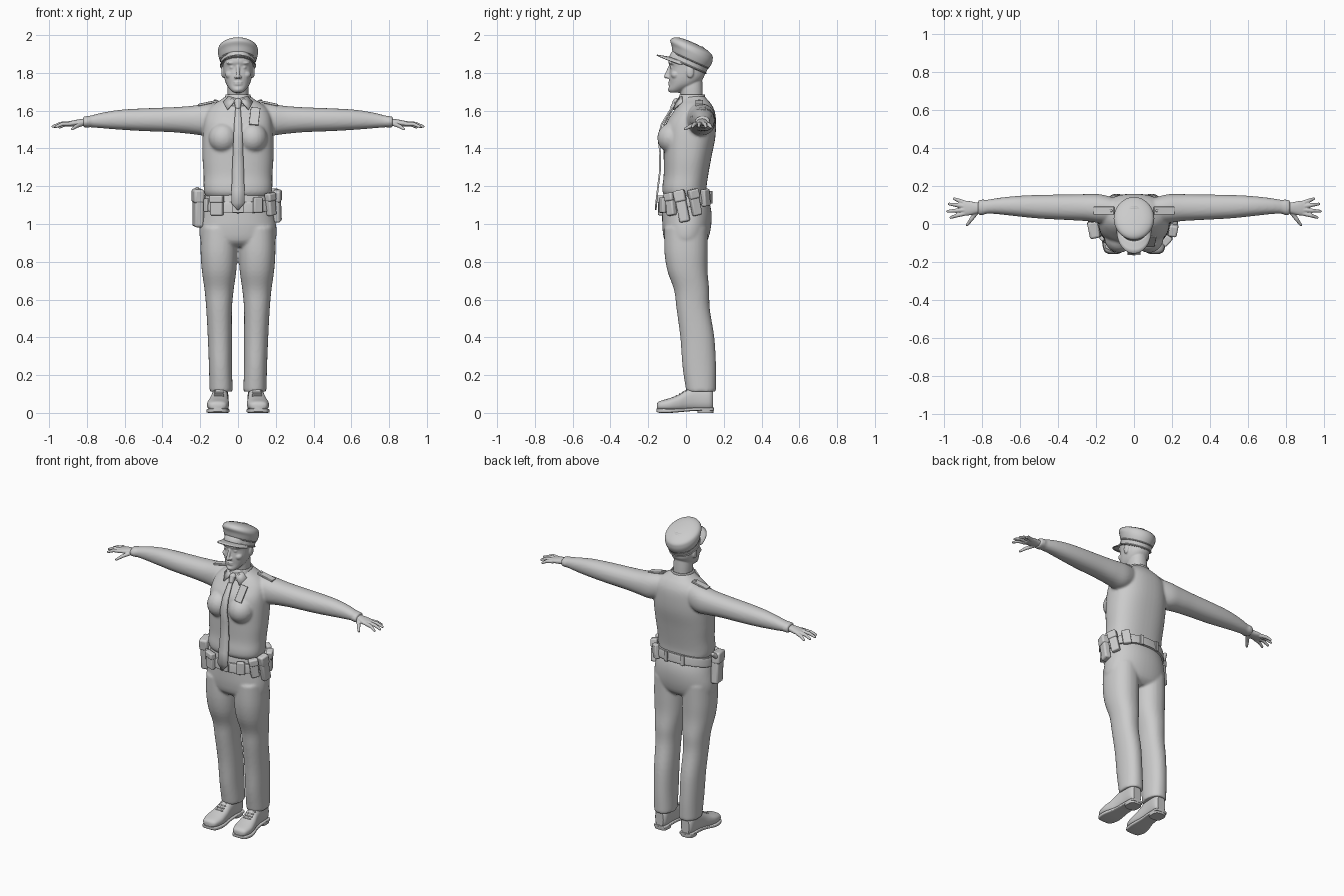
import bpy, bmesh
from math import sin, cos, pi, radians, atan2
from mathutils import Vector, Matrix

def loft(bm, axis, rings, n=32, p=2.2, caps=True, steps=4, mat=None):
    """Skin smooth superelliptic rings (t, a, b, ra, rb) along an axis."""
    R = [Vector(r) for r in rings]
    rows = []
    for i in range(len(R) - 1):
        p0, p1, p2, p3 = R[max(i - 1, 0)], R[i], R[i + 1], R[min(i + 2, len(R) - 1)]
        for k in range(steps + (i == len(R) - 2)):
            u = k / steps
            rows.append(0.5 * (2 * p1 + (p2 - p0) * u + (2 * p0 - 5 * p1 + 4 * p2 - p3) * u**2
                               + (3 * p1 - p0 - 3 * p2 + p3) * u**3))
    loops = []
    for t, ca, cb, ra, rb in rows:
        loop = []
        for j in range(n):
            c, s = cos(2 * pi * j / n), sin(2 * pi * j / n)
            a = ca + ra * abs(c) ** (2 / p) * (1 if c > 0 else -1)
            b = cb + rb * abs(s) ** (2 / p) * (1 if s > 0 else -1)
            v = Vector({'x': (t, a, b), 'y': (a, t, b), 'z': (a, b, t)}[axis])
            loop.append(bm.verts.new(mat @ v if mat else v))
        loops.append(loop)
    for l0, l1 in zip(loops, loops[1:]):
        for j in range(n):
            bm.faces.new((l0[j], l0[(j + 1) % n], l1[(j + 1) % n], l1[j]))
    if caps:
        bm.faces.new(loops[0])
        bm.faces.new(loops[-1])

def blob(bm, c, r):
    bmesh.ops.create_uvsphere(bm, u_segments=20, v_segments=12, radius=1,
                              matrix=Matrix.Translation(c) @ Matrix.Diagonal((*r, 1)))

def limb(bm, a, b, r1, r2):
    a, b = Vector(a), Vector(b)
    d = b - a
    m = Matrix.Translation((a + b) / 2) @ d.to_track_quat('Z', 'Y').to_matrix().to_4x4()
    bmesh.ops.create_cone(bm, cap_ends=True, segments=14, radius1=r1, radius2=r2, depth=d.length, matrix=m)
    blob(bm, a, (r1,) * 3)
    blob(bm, b, (r2,) * 3)

def box(bm, mat, size):
    bmesh.ops.create_cube(bm, size=1, matrix=mat @ Matrix.Diagonal((*size, 1)))

def finish(name, bm, mirror=False, voxel=0, smooth=3, thick=0, bevel=0):
    bmesh.ops.recalc_face_normals(bm, faces=bm.faces)
    me = bpy.data.meshes.new(name)
    bm.to_mesh(me)
    bm.free()
    ob = bpy.data.objects.new(name, me)
    bpy.context.collection.objects.link(ob)
    if mirror:
        ob.modifiers.new('mirror', 'MIRROR').use_mirror_merge = False
    if voxel:
        m = ob.modifiers.new('fuse', 'REMESH')
        m.mode, m.voxel_size, m.use_smooth_shade = 'VOXEL', voxel, True
        m = ob.modifiers.new('soften', 'SMOOTH')
        m.factor, m.iterations = 0.5, smooth
    if thick:
        m = ob.modifiers.new('thickness', 'SOLIDIFY')
        m.thickness, m.offset = thick, 0
    if bevel:
        m = ob.modifiers.new('bevel', 'BEVEL')
        m.width, m.segments = bevel, 3
    return ob

def ribbon(bm, pts):
    """Strip across x from (y, z, half_width) points."""
    rows = [[bm.verts.new((s * w, y, z)) for s in (-1, 1)] for y, z, w in pts]
    for a, b in zip(rows, rows[1:]):
        bm.faces.new((a[0], a[1], b[1], b[0]))

# Shirt: torso, bust and sleeves fused
bm = bmesh.new()
loft(bm, 'z', [(1.14, 0, 0, .165, .105), (1.165, 0, -.008, .178, .115), (1.20, 0, -.008, .182, .117),
               (1.26, 0, 0, .182, .118), (1.35, 0, .008, .188, .126), (1.45, 0, .018, .188, .136),
               (1.53, 0, .026, .182, .133), (1.59, 0, .042, .168, .112), (1.63, 0, .047, .135, .09),
               (1.655, 0, .045, .095, .072), (1.68, 0, .04, .06, .055)], n=48, p=2.4)
blob(bm, (.078, -.072, 1.455), (.078, .08, .082))
loft(bm, 'x', [(.08, .07, 1.57, .06, .07), (.17, .08, 1.553, .075, .083), (.25, .086, 1.551, .071, .074),
               (.35, .088, 1.552, .067, .066), (.5, .091, 1.552, .062, .06), (.62, .094, 1.552, .053, .053),
               (.72, .094, 1.548, .042, .041), (.78, .09, 1.543, .036, .031), (.79, .088, 1.542, .041, .031),
               (.82, .087, 1.54, .039, .028)])
finish('shirt', bm, True, .008, 4)

# Trousers: hips and legs fused
bm = bmesh.new()
loft(bm, 'z', [(1.17, 0, -.005, .168, .108), (1.10, 0, .002, .183, .126), (1.04, 0, .005, .194, .131),
               (.97, 0, .003, .204, .127), (.91, 0, 0, .196, .112), (.88, 0, 0, .15, .08)], n=48)
loft(bm, 'z', [(.98, .1, 0, .096, .115), (.85, .101, 0, .097, .114), (.75, .1, .008, .091, .106),
               (.65, .1, .03, .077, .093), (.55, .1, .038, .068, .088), (.4, .096, .06, .064, .09),
               (.25, .093, .07, .061, .089), (.14, .09, .078, .061, .081), (.112, .09, .08, .06, .078)])
finish('trousers', bm, True, .008, 4)

# Hands: palm, four fingers and thumb
bm = bmesh.new()
loft(bm, 'x', [(.79, .087, 1.54, .026, .021), (.83, .084, 1.537, .03, .019),
               (.87, .083, 1.533, .038, .016), (.9, .083, 1.53, .038, .012)])
for a, k, b in [((.89, .055, 1.53), (.93, .045, 1.529), (.963, .034, 1.515)),
                ((.89, .074, 1.533), (.94, .07, 1.531), (.98, .067, 1.516)),
                ((.89, .093, 1.532), (.935, .1, 1.53), (.971, .105, 1.515)),
                ((.885, .11, 1.528), (.92, .123, 1.525), (.945, .133, 1.512)),
                ((.825, .065, 1.53), (.855, .025, 1.518), (.877, -.005, 1.503))]:
    limb(bm, a, k, .012, .0105)
    limb(bm, k, b, .0105, .0075)
finish('hands', bm, True, .0035, 2)

# Head: skull, neck, brow, nose, lips and ears
bm = bmesh.new()
loft(bm, 'z', [(1.695, 0, -.058, .022, .026), (1.71, 0, -.046, .04, .046), (1.74, 0, -.014, .062, .074),
               (1.78, 0, .003, .074, .093), (1.83, 0, .009, .079, .094), (1.86, 0, .011, .08, .105),
               (1.90, 0, .015, .074, .098), (1.94, 0, .02, .05, .07)])
loft(bm, 'z', [(1.6, 0, .045, .066, .062), (1.66, 0, .033, .056, .058), (1.72, 0, .028, .055, .06), (1.78, 0, .025, .05, .06)])
blob(bm, (.032, -.068, 1.853), (.03, .022, .01))
blob(bm, (.042, -.055, 1.79), (.026, .025, .022))
blob(bm, (.031, -.07, 1.829), (.014, .014, .01))
blob(bm, (0, -.078, 1.712), (.022, .018, .015))
limb(bm, (0, -.083, 1.838), (0, -.107, 1.78), .008, .01)
blob(bm, (.011, -.096, 1.778), (.009, .011, .008))
for z in (1.75, 1.739):
    blob(bm, (0, -.08, z), (.026, .015, .006))
blob(bm, (.08, .022, 1.805), (.009, .02, .032))
finish('head', bm, True, .0045, 2)

# Peaked cap, tilted back
tilt = Matrix.Translation((0, .01, 1.834)) @ Matrix.Rotation(radians(-24), 4, 'X')
bm = bmesh.new()
loft(bm, 'z', [(0, 0, 0, .09, .1), (.036, 0, 0, .092, .102), (.04, 0, -.001, .097, .107), (.065, 0, -.007, .104, .116),
               (.087, 0, -.018, .106, .123), (.108, 0, -.02, .095, .112), (.122, 0, -.024, .06, .075),
               (.127, 0, -.024, .012, .015)], n=48, p=2, mat=tilt)
finish('cap_crown', bm)
bm = bmesh.new()
for z in (.006, .036):
    loft(bm, 'z', [(z - .004, 0, 0, .092, .102), (z, 0, 0, .096, .106), (z + .004, 0, 0, .093, .103)],
         n=48, p=2, steps=2, mat=tilt)
finish('cap_band_piping', bm)
bm = bmesh.new()
rows = []
for i in range(25):
    a = radians(-78 + 6.5 * i)
    rows.append([bm.verts.new(tilt @ Vector((sin(a) * (.088 + .016 * u * cos(a)), -.097 * cos(a) - .078 * u * cos(a) ** .8,
                 .008 - .02 * u * cos(a) - .012 * u * sin(a) ** 2))) for u in (0, .35, .7, 1)])
for a, b in zip(rows, rows[1:]):
    for j in range(3):
        bm.faces.new((a[j], a[j + 1], b[j + 1], b[j]))
finish('cap_visor', bm, thick=.006)

# Collar band and wings
bm = bmesh.new()
loft(bm, 'z', [(1.625, 0, .026, .085, .078), (1.655, 0, .028, .07, .07), (1.685, 0, .034, .062, .063)], caps=False)
bm.faces.new([bm.verts.new(v) for v in [(.004, -.044, 1.662), (.05, -.02, 1.675), (.078, -.02, 1.645), (.056, -.066, 1.605)]])
finish('collar', bm, True, thick=.007)

# Tie with knot
bm = bmesh.new()
ribbon(bm, [(-.054, 1.648, .02), (-.072, 1.612, .013), (-.082, 1.605, .014), (-.128, 1.53, .02), (-.147, 1.46, .024),
            (-.137, 1.38, .027), (-.138, 1.28, .031), (-.15, 1.18, .034), (-.158, 1.11, .035), (-.16, 1.075, .004)])
finish('tie', bm, thick=.009)
bm = bmesh.new()
limb(bm, (0, -.05, 1.645), (0, -.068, 1.618), .021, .014)
finish('tie_knot', bm)

# Chest badge panel and shoulder straps
bm = bmesh.new()
box(bm, Matrix.Translation((.088, -.092, 1.57)) @ Matrix.Rotation(radians(-30), 4, 'X') @ Matrix.Rotation(radians(6), 4, 'Y'), (.05, .008, .105))
finish('chest_panel', bm, bevel=.002)
bm = bmesh.new()
m = Matrix.Translation((.158, .07, 1.641)) @ Matrix.Rotation(radians(12), 4, 'Y')
box(bm, m, (.11, .042, .012))
blob(bm, m @ Vector((-.04, 0, .007)), (.007, .007, .004))
finish('shoulder_straps', bm, True, bevel=.003)

# Duty belt: lower at the front
shear = Matrix.Identity(4)
shear[2][1] = .22
bm = bmesh.new()
loft(bm, 'z', [(1.087, 0, 0, .189, .133), (1.092, 0, 0, .194, .137), (1.138, 0, 0, .19, .133), (1.143, 0, 0, .184, .128)],
     n=48, mat=shear)
finish('duty_belt', bm)
bm = bmesh.new()
box(bm, Matrix.Translation((0, -.139, 1.085)), (.06, .014, .05))
finish('belt_buckle', bm, bevel=.004)

def pouch(name, deg, z, w, h, d, lean=0):
    a = radians(deg)
    pos = Vector((.19 * cos(a), .133 * sin(a), z))
    m = Matrix.Translation(pos) @ Matrix.Rotation(atan2(sin(a) / .133, cos(a) / .19), 4, 'Z')
    m = m @ Matrix.Rotation(radians(lean), 4, 'X') @ Matrix.Translation((d * .45, 0, 0))
    b = bmesh.new()
    box(b, m, (d, w, h))
    if h > .09:   # closing flap
        box(b, m @ Matrix.Translation((.003, 0, h * .32)), (d + .006, w + .006, h * .36))
    finish(name, b, bevel=min(d, w) * .25)

for name, *args in [('small_pouch', -58, 1.10, .05, .08, .025), ('front_pouch', -32, 1.105, .05, .12, .035, 8),
                    ('long_pouch', -8, 1.095, .055, .17, .04, 12), ('side_pouch', 18, 1.115, .05, .14, .034, 12),
                    ('rear_pouch', 44, 1.14, .05, .09, .03, 8), ('holster', 188, 1.085, .085, .2, .05, -5),
                    ('right_pouch', 236, 1.098, .07, .105, .03), ('belt_keeper_a', 75, 1.142, .025, .065, .012),
                    ('belt_keeper_b', 110, 1.142, .025, .065, .012), ('belt_keeper_c', 212, 1.10, .025, .07, .02)]:
    pouch(name, *args)
bm = bmesh.new()
limb(bm, (-.222, .0, 1.16), (-.215, .03, 1.185), .017, .012)
finish('holster_grip', bm)

# Shoes: uppers, soles, heels and laces
bm = bmesh.new()
loft(bm, 'y', [(-.154, .108, .035, .025, .014), (-.14, .108, .038, .046, .024), (-.09, .106, .043, .058, .034),
               (-.04, .102, .052, .053, .044), (.0, .098, .066, .046, .056), (.05, .095, .078, .042, .066),
               (.12, .093, .075, .042, .063), (.142, .093, .07, .028, .052)], p=2.5)
finish('shoe_uppers', bm, True)
bm = bmesh.new()
loft(bm, 'y', [(-.157, .108, .015, .026, .008), (-.14, .108, .012, .05, .012), (-.08, .106, .011, .061, .011),
               (0, .098, .016, .046, .009), (.06, .095, .02, .044, .009), (.135, .093, .02, .043, .009),
               (.147, .093, .02, .03, .008)], p=5)
loft(bm, 'z', [(0, .094, .103, .042, .042), (.022, .094, .103, .045, .045)], p=3, steps=1)
finish('shoe_soles', bm, True)
bm = bmesh.new()
for i in range(4):
    y, z = -.05 + .017 * i, .096 + .009 * i
    limb(bm, (.08, y, z - .006), (.122, y, z - .006), .005, .005)
finish('shoe_laces', bm, True)

bpy.ops.object.select_all(action='SELECT')
bpy.context.view_layer.objects.active = bpy.data.objects['shirt']
bpy.ops.object.shade_smooth_by_angle(angle=radians(40))
